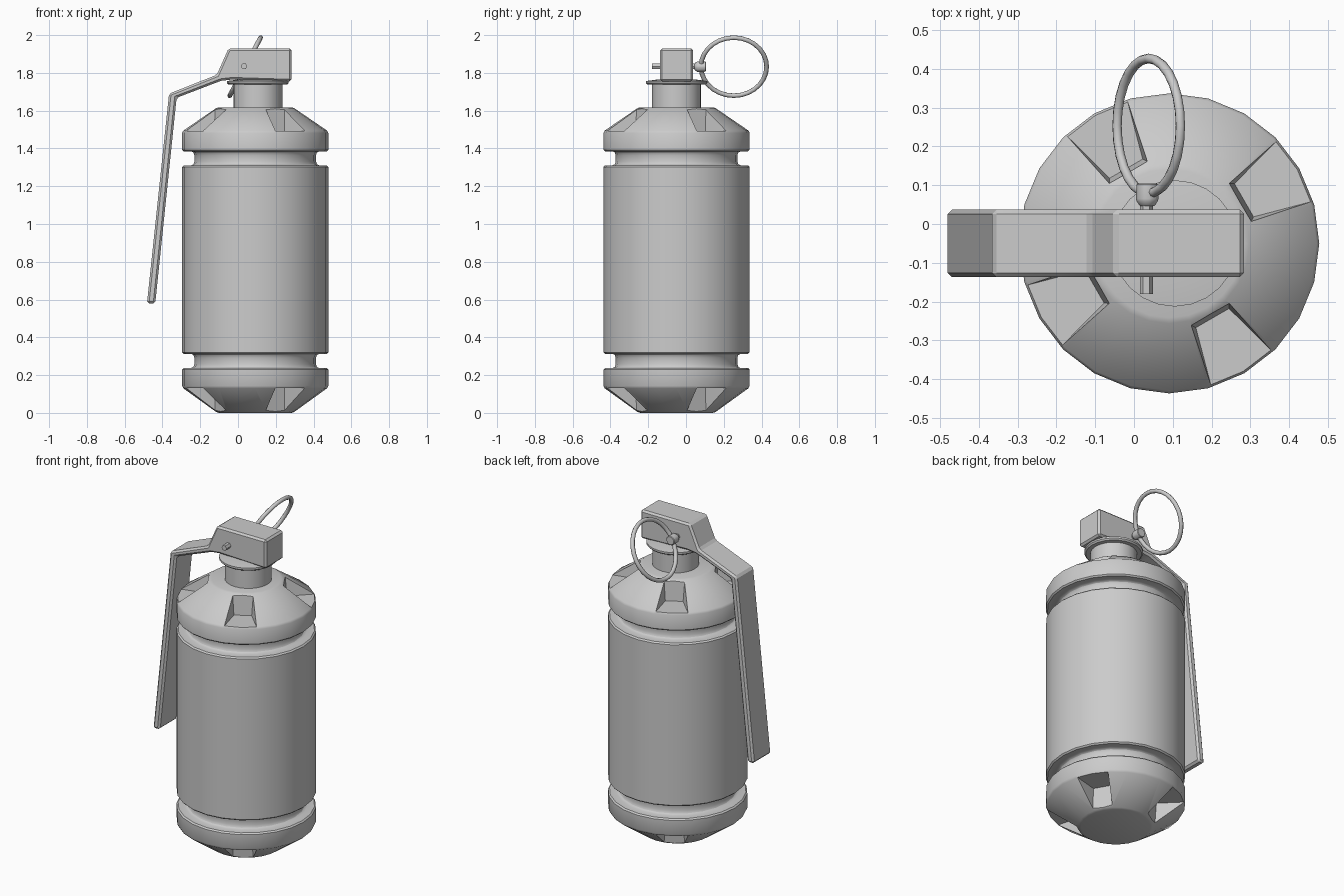
import bpy, bmesh, math
from mathutils import Vector

if "Cube" in bpy.data.objects:
    bpy.data.objects.remove(bpy.data.objects["Cube"])

CX, CY = 0.091, -0.05      # body axis
SIDES = 24


def new_object(name, bm):
    bmesh.ops.recalc_face_normals(bm, faces=bm.faces[:])
    mesh = bpy.data.meshes.new(name)
    bm.to_mesh(mesh)
    bm.free()
    ob = bpy.data.objects.new(name, mesh)
    bpy.context.collection.objects.link(ob)
    return ob


def finish(ob, angle=30):
    bpy.ops.object.select_all(action='DESELECT')
    ob.select_set(True)
    bpy.context.view_layer.objects.active = ob
    for m in list(ob.modifiers):
        bpy.ops.object.modifier_apply(modifier=m.name)
    bpy.ops.object.shade_smooth_by_angle(angle=math.radians(angle))


def add_bevel(ob, width):
    m = ob.modifiers.new("bevel", 'BEVEL')
    m.width, m.segments = width, 1
    m.limit_method, m.angle_limit = 'ANGLE', math.radians(30)


def lathe(name, profile, sides, loc, bevel=0.0, along_y=False):
    """Closed solid of revolution from (radius, height) points."""
    bm = bmesh.new()
    rings = []
    for r, h in profile:
        ring = []
        for i in range(sides):
            a = 2 * math.pi * i / sides
            u, v = r * math.cos(a), r * math.sin(a)
            ring.append(bm.verts.new((u, h, v) if along_y else (u, v, h)))
        rings.append(ring)
    for lo, hi in zip(rings, rings[1:]):
        for i in range(sides):
            j = (i + 1) % sides
            bm.faces.new((lo[i], lo[j], hi[j], hi[i]))
    bm.faces.new(rings[0])
    bm.faces.new(rings[-1])
    ob = new_object(name, bm)
    ob.location = loc
    if bevel:
        add_bevel(ob, bevel)
    return ob


# Canister body with two grooves and conical ends
R, G = 0.387, 0.322
body = lathe("canister_body", [
    (0.20, 0.0), (R, 0.135), (R, 0.237), (G + 0.01, 0.237), (G, 0.25), (G, 0.30),
    (G + 0.01, 0.313), (R, 0.313), (R, 1.31), (G + 0.01, 1.31), (G, 1.323),
    (G, 1.372), (G + 0.01, 1.385), (R, 1.385), (R, 1.49), (0.20, 1.618)],
    SIDES, (CX, CY, 0), bevel=0.008)

# Four wedge pockets in each conical end
bm = bmesh.new()
for floor, outer in ((1.493, 1.70), (0.132, -0.08)):
    for k in range(4):
        mid = math.radians(30 + 90 * k)
        pts = []
        for z, r_in, spread in ((floor, 0.228, 0.0), (outer, 0.207, 0.018)):
            for r, half in ((r_in, 12.5), (0.5, 14.0)):
                for s in (-1, 1):
                    a = mid + s * math.radians(half)
                    side = Vector((-math.sin(mid), math.cos(mid), 0)) * s * spread
                    p = Vector((r * math.cos(a), r * math.sin(a), z)) + side
                    pts.append(bm.verts.new(p))
        bmesh.ops.convex_hull(bm, input=pts)
cutter = new_object("pocket_cutter", bm)
cutter.location = (CX, CY, 0)
cutter.hide_render = True
cut = body.modifiers.new("pockets", 'BOOLEAN')
cut.operation, cut.object, cut.solver = 'DIFFERENCE', cutter, 'EXACT'
bpy.context.view_layer.update()
finish(body)
bpy.data.objects.remove(cutter)

# Neck and flange under the head
neck = lathe("neck", [(0.13, 1.60), (0.13, 1.738), (0.155, 1.738), (0.163, 1.746),
                      (0.163, 1.757), (0.10, 1.765)], SIDES, (0.105, CY, 0))
finish(neck)

# Head block and safety lever, one side profile extruded across y
outline = [(0.284, 1.93), (-0.05, 1.93), (-0.112, 1.79), (-0.365, 1.69),
           (-0.482, 0.58), (-0.438, 0.58), (-0.325, 1.668), (-0.09, 1.758),
           (-0.03, 1.765), (0.284, 1.755)]
bm = bmesh.new()
near = [bm.verts.new((x, -0.137, z)) for x, z in outline]
far = [bm.verts.new((x, 0.037, z)) for x, z in outline]
bm.faces.new(near)
bm.faces.new(far)
for i in range(len(outline)):
    j = (i + 1) % len(outline)
    bm.faces.new((near[i], near[j], far[j], far[i]))
lever = new_object("head_and_lever", bm)
add_bevel(lever, 0.011)
finish(lever, 20)

# Pin through the head, with its collar
pin = lathe("pin", [(0.017, -0.18), (0.017, 0.07)], 6, (0.032, 0, 1.835), along_y=True)
finish(pin)
collar = lathe("pin_collar", [(0.02, 0.046), (0.03, 0.062), (0.028, 0.105)], 10,
               (0.034, 0, 1.833), bevel=0.003, along_y=True)
finish(collar)

# Pull ring, tilted about the pin direction
bpy.ops.mesh.primitive_torus_add(major_radius=0.174, minor_radius=0.0125,
                                 major_segments=28, minor_segments=8,
                                 location=(0.038, 0.253, 1.833),
                                 rotation=(0, math.radians(-62), 0))
ring = bpy.context.object
ring.name = "pull_ring"
finish(ring, 60)
